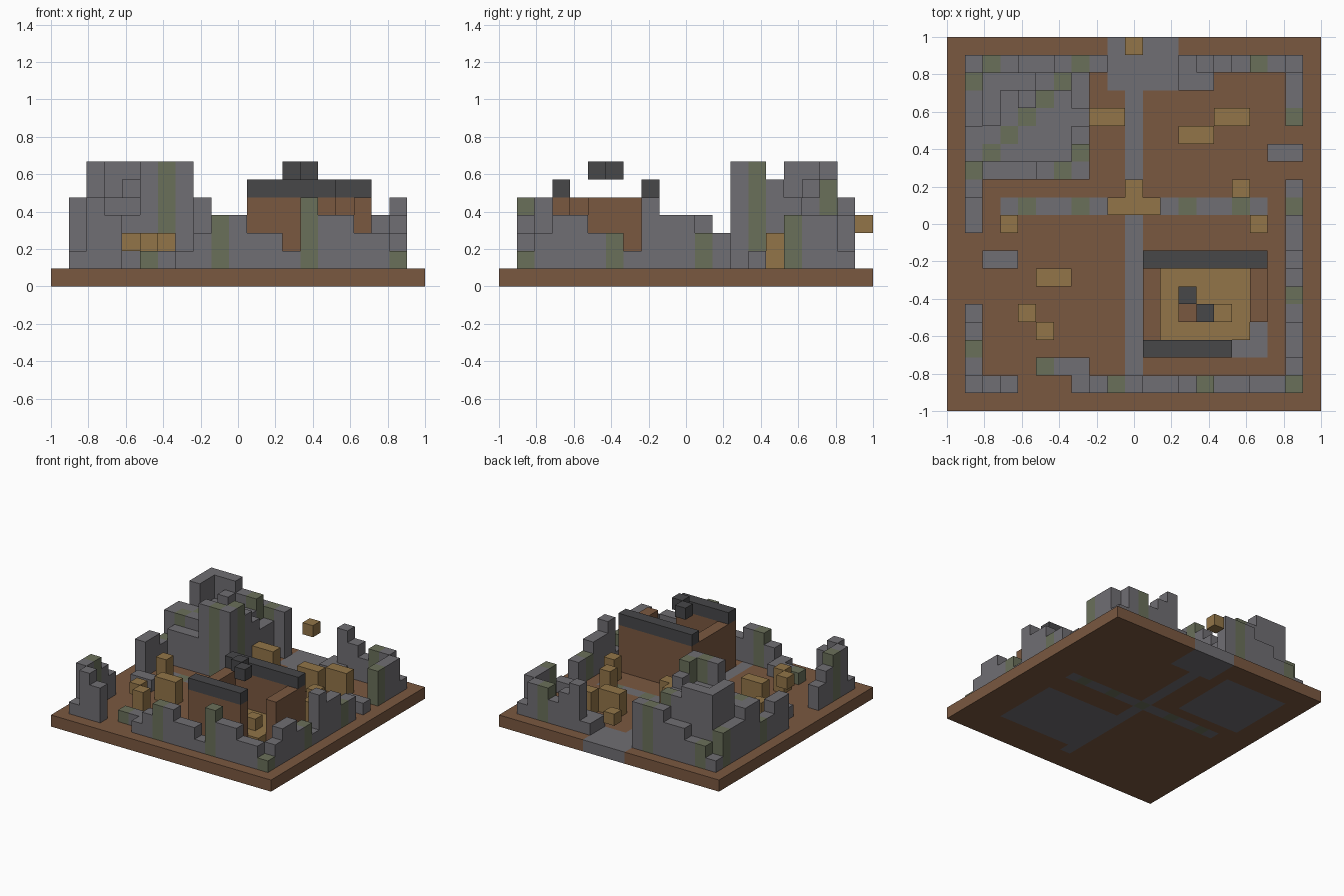
import bpy
import bmesh
from mathutils import Vector

COUNT = 21
UNIT = 2 / COUNT

old = bpy.data.objects.get("Cube")
if old:
    bpy.data.objects.remove(old, do_unlink=True)


def make_material(name, hex_color):
    channels = [int(hex_color[n:n + 2], 16) / 255 for n in (0, 2, 4)]
    color = [((c + 0.055) / 1.055) ** 2.4 for c in channels] + [1]
    mat = bpy.data.materials.new(name)
    mat.use_nodes = True
    mat.diffuse_color = color
    mat.node_tree.nodes["Principled BSDF"].inputs["Base Color"].default_value = color
    return mat


PALETTE = {
    "earth": make_material("earth brown", "7A5840"),
    "stone": make_material("stone grey", "706E73"),
    "moss": make_material("mossy stone", "6A705A"),
    "timber": make_material("pale timber", "927548"),
    "slate": make_material("dark slate", "474749"),
}

parts = {}      # part name -> {cell: colour name}
occupied = {}   # every filled cell -> owner part


def fill(part, cell, color):
    if cell not in occupied:
        occupied[cell] = part
        parts.setdefault(part, {})[cell] = color


def column(part, i, j, height, color, bottom=1):
    for k in range(bottom, height + 1):
        fill(part, (i, j, k), color)


def masonry(part, i, j, height, bottom=1):
    """Stone column, with every fifth diagonal grown over by moss."""
    column(part, i, j, height, "moss" if (i - j) % 5 == 3 else "stone", bottom)


def masonry_run(part, heights, start, step):
    """A run of stone columns; each digit of the text is one height."""
    for n, h in enumerate(heights):
        masonry(part, start[0] + n * step[0], start[1] + n * step[1], int(h))


def ground_color(i, j):
    if j == 11 and 3 <= i <= 17:
        return "moss" if i % 3 == 1 else "stone"
    road = i == 10 and j >= 2
    gate = 9 <= i <= 12 and j >= 18
    keep_floor = 2 <= i <= 7 and 13 <= j <= 18
    house_floor = 11 <= i <= 17 and 3 <= j <= 8
    return "stone" if road or gate or keep_floor or house_floor else "earth"


# Ground slab with paved areas
for i in range(COUNT):
    for j in range(COUNT):
        fill("ground", (i, j, 0), ground_color(i, j))

# Ruined outer walls
EAST, NORTH = (1, 0), (0, 1)
masonry_run("front_wall", "143000123322143322" + "1", (1, 1), EAST)
masonry_run("back_wall", "12233444", (1, 19), EAST)
masonry_run("back_wall", "1432331", (13, 19), EAST)
masonry_run("left_wall", "4432", (1, 2), NORTH)
masonry_run("left_wall", "332244333", (1, 10), NORTH)
masonry_run("right_wall", "23322143322", (19, 2), NORTH)
masonry_run("right_wall", "333", (19, 16), NORTH)

# Fallen stones beside the walls
masonry_run("rubble", "111", (5, 2), EAST)
masonry_run("rubble", "11", (2, 8), EAST)
masonry_run("rubble", "11", (18, 14), EAST)
masonry_run("rubble", "11", (13, 18), EAST)

# Broken keep with its upper floor
masonry_run("keep", "333666", (2, 13), EAST)
masonry_run("keep", "666553", (2, 18), EAST)
masonry_run("keep", "4466", (2, 14), NORTH)
masonry_run("keep", "6543", (7, 14), NORTH)
masonry("keep", 4, 17, 5, bottom=5)
for i in range(3, 7):
    for j in range(14, 18):
        masonry("keep", i, j, 4, bottom=4)

# House walls, open at one corner
for i in range(11, 18):
    column("house_walls", i, 8, 4, "earth")
    fill("roof_beams", (i, 8, 5), "slate")
    if i < 16:
        column("house_walls", i, 3, 4, "earth")
        fill("roof_beams", (i, 3, 5), "slate")
for j in range(4, 8):
    column("house_walls", 11, j, 4, "earth")
    if j > 4:
        column("house_walls", 17, j, 4, "earth")

# House floor, furniture and roof ridge remnants
for i in range(12, 17):
    for j in range(4, 8):
        fill("house_floor", (i, j, 1), "timber")
column("bench", 13, 5, 2, "earth")
column("table", 15, 5, 2, "timber")
for cell in ((13, 6, 6), (14, 5, 6)):
    fill("roof_ridge", cell, "slate")

# Crates: first cell, row, how many side by side
for i, j, n in ((5, 4, 1), (5, 7, 2), (3, 10, 1), (17, 10, 1), (9, 11, 3),
                (10, 12, 1), (16, 12, 1), (13, 15, 2), (8, 16, 2), (15, 16, 2)):
    for step in range(n):
        column("crates", i + step, j, 2, "timber")

# Hanging blocks
fill("hanging_crate", (4, 5, 2), "timber")
fill("gate_lantern", (10, 20, 3), "timber")


def build(name, cells):
    """Turn filled cells into one mesh of exposed faces."""
    bm = bmesh.new()
    corners = {}
    colors = sorted(set(cells.values()))

    def vert(p):
        key = tuple(round(c) for c in p)
        if key not in corners:
            corners[key] = bm.verts.new(
                (key[0] * UNIT - 1, key[1] * UNIT - 1, key[2] * UNIT))
        return corners[key]

    for cell, color in cells.items():
        middle = Vector(cell) + Vector((0.5, 0.5, 0.5))
        for axis in range(3):
            for side in (-1, 1):
                normal = Vector((0, 0, 0))
                normal[axis] = side
                if tuple(int(c) for c in Vector(cell) + normal) in occupied:
                    continue
                u = Vector((0, 0, 0))
                u[(axis + 1) % 3] = 1
                v = normal.cross(u)
                ring = [middle + (normal + a * u + b * v) / 2
                        for a, b in ((-1, -1), (1, -1), (1, 1), (-1, 1))]
                face = bm.faces.new([vert(p) for p in ring])
                face.material_index = colors.index(color)
    mesh = bpy.data.meshes.new(name)
    bm.to_mesh(mesh)
    bm.free()
    for color in colors:
        mesh.materials.append(PALETTE[color])
    bpy.context.scene.collection.objects.link(bpy.data.objects.new(name, mesh))


for part_name, part_cells in parts.items():
    build(part_name, part_cells)
